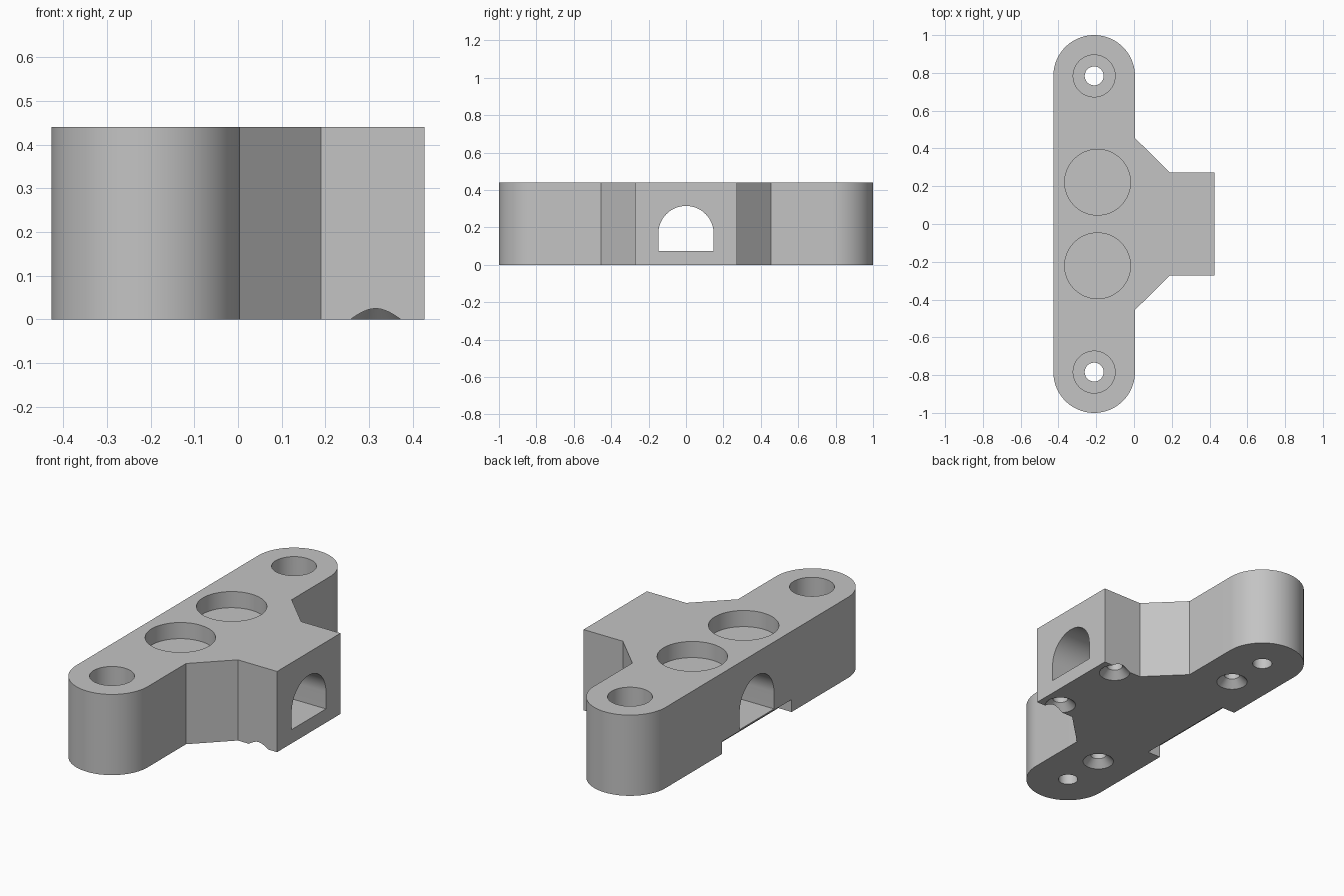
import bpy
import bmesh
from math import cos, sin, pi, radians
from mathutils import Matrix, Vector

cube = bpy.data.objects.get("Cube")
if cube:
    bpy.data.objects.remove(cube, do_unlink=True)

HEIGHT = 0.44
AXIS_X = -0.211      # centre line of the long bar
BAR_R = 0.216


def make_object(name, bm):
    bmesh.ops.recalc_face_normals(bm, faces=bm.faces)
    mesh = bpy.data.meshes.new(name)
    bm.to_mesh(mesh)
    bm.free()
    obj = bpy.data.objects.new(name, mesh)
    bpy.context.collection.objects.link(obj)
    return obj


def extrude_profile(name, points, direction):
    bm = bmesh.new()
    face = bm.faces.new([bm.verts.new(p) for p in points])
    out = bmesh.ops.extrude_face_region(bm, geom=[face], use_keep_orig=True)
    verts = [v for v in out["geom"] if isinstance(v, bmesh.types.BMVert)]
    bmesh.ops.translate(bm, verts=verts, vec=Vector(direction))
    return make_object(name, bm)


def arc(cx, cy, r, start, end, steps):
    angles = [radians(start + (end - start) * i / steps) for i in range(steps + 1)]
    return [(cx + r * cos(a), cy + r * sin(a)) for a in angles]


def round_cutter(name, x, y, z0, z1, r0, r1=None):
    bm = bmesh.new()
    bmesh.ops.create_cone(bm, cap_ends=True, segments=64, radius1=r0,
                          radius2=r0 if r1 is None else r1, depth=z1 - z0,
                          matrix=Matrix.Translation((x, y, (z0 + z1) / 2)))
    return make_object(name, bm)


# Body outline: round-ended bar with a tapered block on the +x side
side = [(0.427, 0.273), (0.19, 0.273), (0.005, 0.455)]
outline = side + arc(AXIS_X, 1 - BAR_R, BAR_R, 0, 180, 40)
outline += [(x, -y) for x, y in reversed(outline)]
body = extrude_profile("mount_body", [(x, y, 0) for x, y in outline], (0, 0, HEIGHT))

# Arched tunnel through the middle
tunnel = [(-0.148, 0.075)] + [(-y, z) for y, z in arc(0, 0.167, 0.148, 180, 0, 40)][::-1]
tunnel += [(0.148, 0.075)]
cutters = [extrude_profile("tunnel_cutter", [(-0.6, y, z) for y, z in tunnel], (1.2, 0, 0))]

# Shallow notch under the back edge
notch = [(-0.6, -0.3), (-0.347, -0.3), (-0.347, 0.3), (-0.6, 0.3)]
cutters.append(extrude_profile("notch_cutter", [(x, y, -0.1) for x, y in notch], (0, 0, 0.168)))

for s in (-1, 1):
    # Counterbored mounting holes
    cutters.append(round_cutter("bolt_cutter", AXIS_X, s * 0.784, -0.1, 0.6, 0.05))
    cutters.append(round_cutter("counterbore_cutter", AXIS_X, s * 0.784, 0.15, 0.6, 0.111))
    # Round pockets in the top
    cutters.append(round_cutter("pocket_cutter", -0.193, s * 0.221, 0.352, 0.6, 0.174))
    # Countersunk screw holes underneath
    for x, y in ((0.315, 0.219), (AXIS_X, 0.54)):
        cutters.append(round_cutter("screw_cutter", x, s * y, -0.05, 0.3, 0.04))
        cutters.append(round_cutter("countersink_cutter", x, s * y, -0.02, 0.04, 0.099, 0.039))

# Cut every opening, then drop the cutters
bpy.context.view_layer.objects.active = body
body.select_set(True)
for cutter in cutters:
    mod = body.modifiers.new("cut", "BOOLEAN")
    mod.operation = "DIFFERENCE"
    mod.solver = "EXACT"
    mod.object = cutter
    bpy.ops.object.modifier_apply(modifier=mod.name)
    bpy.data.objects.remove(cutter, do_unlink=True)

# Plain grey finish
grey = bpy.data.materials.new("plain_grey")
grey.use_nodes = True
color = (0.55, 0.55, 0.55, 1)
grey.diffuse_color = color
grey.node_tree.nodes["Principled BSDF"].inputs["Base Color"].default_value = color
body.data.materials.clear()
body.data.materials.append(grey)
for poly in body.data.polygons:
    poly.material_index = 0

bpy.ops.object.shade_smooth_by_angle(angle=radians(30))
